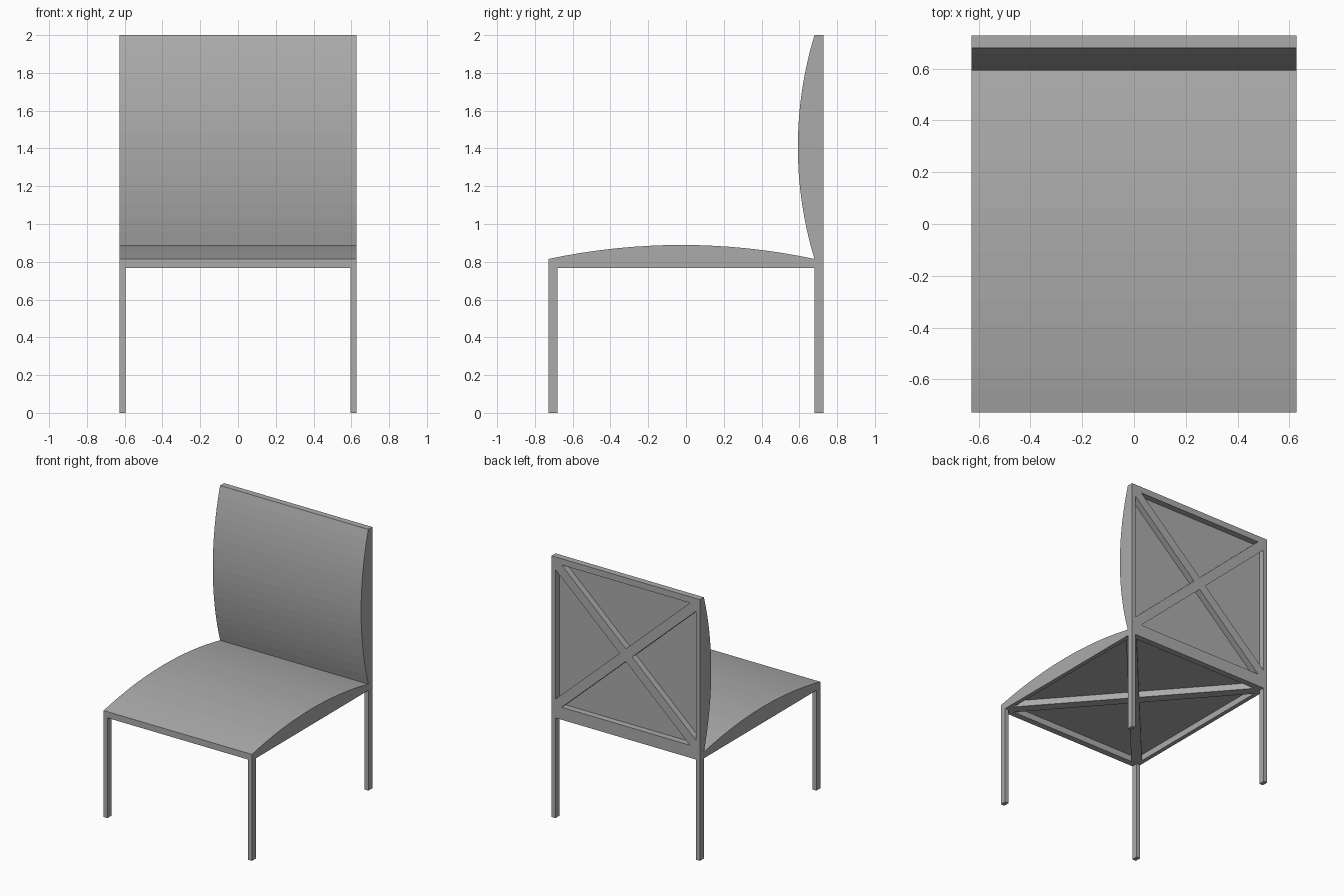
import bpy, bmesh
from mathutils import Vector
from math import sqrt, atan2, sin, cos

if "Cube" in bpy.data.objects:
    bpy.data.objects.remove(bpy.data.objects["Cube"])

W, D, H = 0.628, 0.728, 2.0       # half width, half depth, height
LX, T = 0.032, 0.048              # leg width in x, frame thickness
Z0 = 0.767                        # underside of the seat frame
Z1 = Z0 + T
YB = D - T                        # front plane of the back frame

# Dark grey finish shared by all parts
grey = bpy.data.materials.new("dark_grey")
grey.diffuse_color = (0.41, 0.41, 0.41, 1)
grey.use_nodes = True
grey.node_tree.nodes["Principled BSDF"].inputs["Base Color"].default_value = grey.diffuse_color


def prism(name, pts, offset):
    """Extrude a closed polygon of 3D points along an offset vector."""
    bm = bmesh.new()
    face = bm.faces.new([bm.verts.new(p) for p in pts])
    ext = bmesh.ops.extrude_face_region(bm, geom=[face], use_keep_orig=True)
    moved = [v for v in ext["geom"] if isinstance(v, bmesh.types.BMVert)]
    bmesh.ops.translate(bm, verts=moved, vec=Vector(offset))
    bmesh.ops.recalc_face_normals(bm, faces=bm.faces)
    mesh = bpy.data.meshes.new(name)
    bm.to_mesh(mesh)
    bm.free()
    mesh.materials.append(grey)
    obj = bpy.data.objects.new(name, mesh)
    bpy.context.collection.objects.link(obj)
    return obj


def box(name, x0, x1, y0, y1, z0, z1):
    pts = [(x0, y0, z0), (x1, y0, z0), (x1, y1, z0), (x0, y1, z0)]
    return prism(name, pts, (0, 0, z1 - z0))


def cross(w, h, a):
    """Outline of an X brace that fills the corners of a 2w x 2h opening."""
    b = a * h / w
    return [(w - a, h), (w, h), (w, h - b), (a, 0),
            (w, b - h), (w, -h), (w - a, -h), (0, -b),
            (a - w, -h), (-w, -h), (-w, b - h), (-a, 0),
            (-w, h - b), (-w, h), (a - w, h), (0, b)]


def arc(start, end, rise, n=16):
    """(along, height) points of a circular arc over a chord."""
    c, mid = (end - start) / 2, (end + start) / 2
    r = (c * c + rise * rise) / (2 * rise)
    t = atan2(c, r - rise)
    return [(mid + r * sin(t * (2 * i / n - 1)),
             r * cos(t * (2 * i / n - 1)) - r + rise) for i in range(n + 1)]


# Legs
for sx, side in ((-1, "left"), (1, "right")):
    xa, xb = sorted((sx * W, sx * (W - LX)))
    box(f"front_leg_{side}", xa, xb, -D, -YB, 0, Z0)
    box(f"back_leg_{side}", xa, xb, YB, D, 0, Z0)
    # Side rails of the seat and of the back
    box(f"seat_rail_{side}", xa, xb, -YB, YB, Z0, Z1)
    box(f"back_rail_{side}", xa, xb, YB, D, Z1 + T, H - T)

# Cross rails
box("seat_rail_front", -W, W, -D, -YB, Z0, Z1)
box("seat_rail_back", -W, W, YB, D, Z0, Z1)
box("back_rail_bottom", -W, W, YB, D, Z1, Z1 + T)
box("back_rail_top", -W, W, YB, D, H - T, H)

# X braces under the seat and behind the back
prism("seat_brace", [(x, y, Z0) for x, y in cross(W - LX, YB, 0.05)], (0, 0, T))
zc, hh = (Z1 + H) / 2, (H - Z1) / 2 - T
prism("back_brace", [(x, D, zc + z) for x, z in cross(W - LX, hh, 0.053)], (0, -T, 0))

# Curved seat and back cushions
prism("seat_cushion", [(-W, y, Z1 + h) for y, h in arc(-D, YB, 0.074)], (2 * W, 0, 0))
prism("back_cushion", [(-W, YB - h, z) for z, h in arc(Z1, H, 0.088)], (2 * W, 0, 0))
